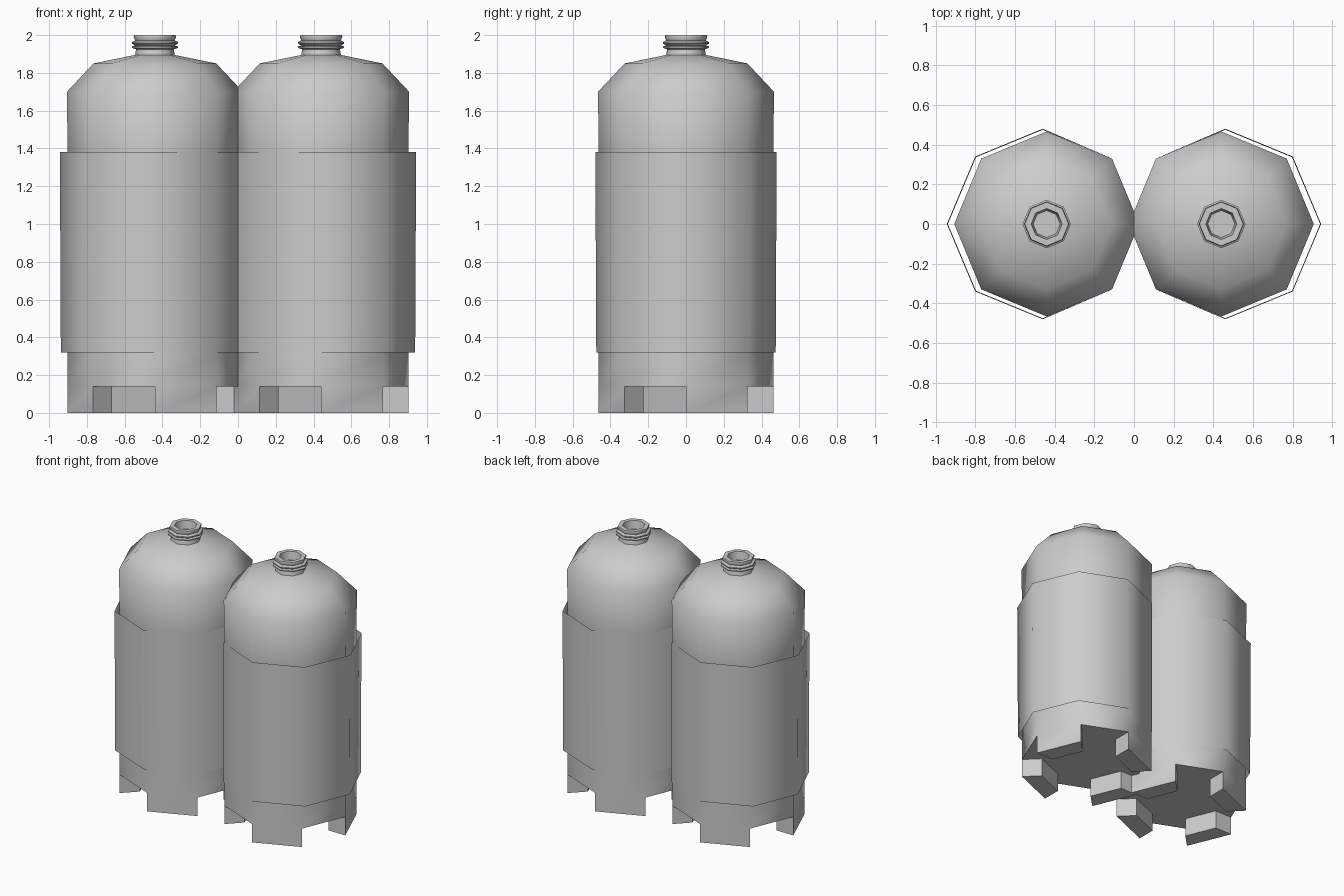
import bpy, bmesh, math
from mathutils import Vector

if "Cube" in bpy.data.objects:
    bpy.data.objects.remove(bpy.data.objects["Cube"])

SIDES = 8
CENTRE = 0.44


def finish(bm, name, angle):
    mesh = bpy.data.meshes.new(name)
    bm.to_mesh(mesh)
    bm.free()
    obj = bpy.data.objects.new(name, mesh)
    bpy.context.collection.objects.link(obj)
    bpy.ops.object.select_all(action='DESELECT')
    obj.select_set(True)
    bpy.context.view_layer.objects.active = obj
    bpy.ops.object.shade_smooth_by_angle(angle=math.radians(angle))
    return obj


def lathe(bm, profile):
    """Spin (radius, z) points into an eight-sided shell; returns faces per band."""
    rings = []
    for r, z in profile:
        rings.append([bm.verts.new((r * math.cos(2 * math.pi * i / SIDES),
                                    r * math.sin(2 * math.pi * i / SIDES), z))
                      for i in range(SIDES)])
    bands = []
    for a, b in zip(rings, rings[1:]):
        bands.append([bm.faces.new((a[i], a[(i + 1) % SIDES], b[(i + 1) % SIDES], b[i]))
                      for i in range(SIDES)])
    bm.faces.new(rings[0][::-1])
    bm.faces.new(rings[-1])
    return bands


def bottle(name, x):
    # Base, body, shoulder, neck with two collars, recessed mouth
    profile = [(0.32, 0.14), (0.462, 0.14), (0.462, 0.32), (0.462, 1.38), (0.466, 1.70),
               (0.325, 1.85), (0.105, 1.895), (0.10, 1.925), (0.122, 1.932),
               (0.122, 1.94), (0.105, 1.945), (0.122, 1.955), (0.122, 1.963),
               (0.105, 1.972), (0.113, 1.99), (0.11, 2.0), (0.078, 2.0), (0.068, 1.94)]
    bm = bmesh.new()
    bands = lathe(bm, profile)
    # Four feet: every second panel of the base rim pulled down
    rim = bands[0][::2]
    feet = bmesh.ops.extrude_face_region(bm, geom=rim)
    moved = [g for g in feet['geom'] if isinstance(g, bmesh.types.BMVert)]
    bmesh.ops.translate(bm, vec=(0, 0, -0.14), verts=moved)
    old = [f for f in rim if f.is_valid]
    if old:
        bmesh.ops.delete(bm, geom=old, context='FACES_ONLY')
    bmesh.ops.recalc_face_normals(bm, faces=bm.faces)
    obj = finish(bm, name, 50)
    obj.location.x = x
    return obj


def label(name, side):
    # Loose sleeve on the outer half, hugging the bottle on the inner half
    half = [(0.0, 0.069), (0.111, 0.331), (0.46, 0.48), (0.80, 0.34)]
    path = half + [(0.943, 0.0)] + [(x, -y) for x, y in reversed(half)]
    bm = bmesh.new()
    rows = []
    for z, shrink in ((0.32, 0.005), (1.38, 0.0)):
        row = []
        for x, y in path:
            p = Vector((x - CENTRE, y))
            loose = x > 0.4
            p *= 1 - (shrink / p.length if loose else 0)
            row.append(bm.verts.new((side * (p.x + CENTRE), p.y, z)))
        rows.append(row)
    low, high = rows
    for i in range(len(path) - 1):
        quad = (low[i], high[i], high[i + 1], low[i + 1])
        bm.faces.new(quad if side < 0 else quad[::-1])
    # Make sure the sheet faces outward
    bm.normal_update()
    for f in bm.faces:
        out = f.calc_center_median() - Vector((side * CENTRE, 0, 0))
        if f.normal.x * out.x + f.normal.y * out.y < 0:
            f.normal_flip()
    return finish(bm, name, 50)


for word, side in (("left", -1), ("right", 1)):
    bottle(word + "_bottle", side * CENTRE)
    label(word + "_label", side)
